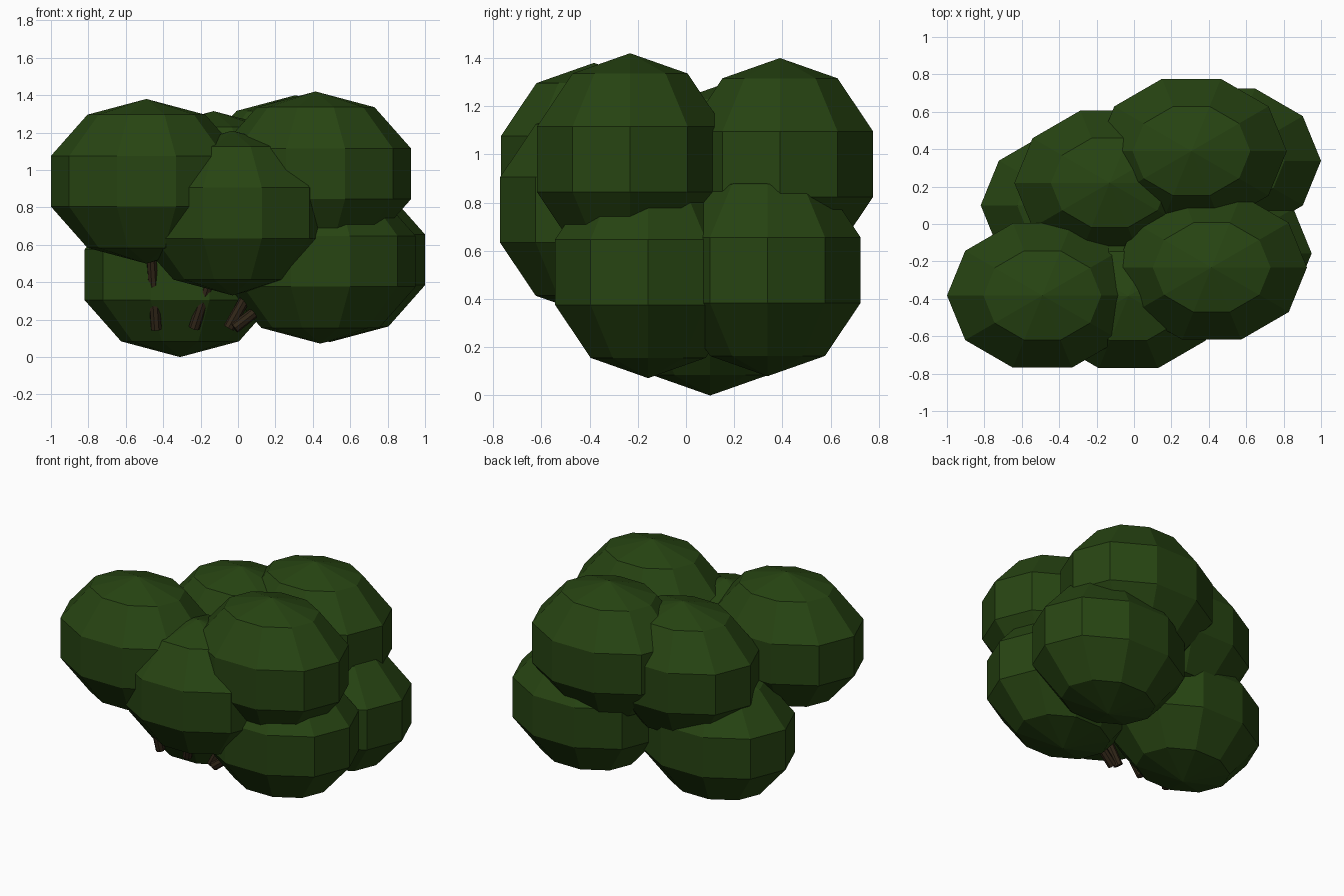
import bpy, bmesh, math
from mathutils import Vector

if "Cube" in bpy.data.objects:
    bpy.data.objects.remove(bpy.data.objects["Cube"])

def material(name, rgb):
    m = bpy.data.materials.new(name)
    m.diffuse_color = (*rgb, 1.0)
    m.use_nodes = True
    m.node_tree.nodes["Principled BSDF"].inputs["Base Color"].default_value = m.diffuse_color
    return m

LEAF = material("dark leaf green", (0.020, 0.058, 0.006))
BARK = material("dark bark brown", (0.030, 0.019, 0.009))

def make_object(name, bm, mat):
    bmesh.ops.recalc_face_normals(bm, faces=bm.faces)
    me = bpy.data.meshes.new(name)
    bm.to_mesh(me)
    bm.free()
    me.materials.append(mat)
    ob = bpy.data.objects.new(name, me)
    bpy.context.collection.objects.link(ob)
    return ob

def leaf_clump(name, centre, radii=(0.536, 0.427, 0.44), sides=10, bands=5):
    """Low-poly ellipsoid with its poles on z and a corner on +x."""
    bm = bmesh.new()
    c = Vector(centre)

    def point(band, side):
        p, a = math.pi * band / bands, 2 * math.pi * side / sides
        return c + Vector((radii[0] * math.sin(p) * math.cos(a),
                           radii[1] * math.sin(p) * math.sin(a),
                           radii[2] * math.cos(p)))

    top, bottom = bm.verts.new(point(0, 0)), bm.verts.new(point(bands, 0))
    rings = [[bm.verts.new(point(b, s)) for s in range(sides)] for b in range(1, bands)]
    for s in range(sides):
        n = (s + 1) % sides
        bm.faces.new((top, rings[0][s], rings[0][n]))
        bm.faces.new((bottom, rings[-1][n], rings[-1][s]))
        for upper, lower in zip(rings, rings[1:]):
            bm.faces.new((upper[s], lower[s], lower[n], upper[n]))
    return make_object(name, bm, LEAF)

def stem(name, start, end, radius=0.03):
    """Straight branch running from its cut foot into a clump."""
    a, b = Vector(start), Vector(end)
    bm = bmesh.new()
    bmesh.ops.create_cone(bm, cap_ends=True, segments=8, radius1=radius,
                          radius2=radius * 0.8, depth=(b - a).length)
    rot = (b - a).to_track_quat('Z', 'Y')
    for v in bm.verts:
        v.co = rot @ v.co + (a + b) / 2
    return make_object(name, bm, BARK)

# Foliage clumps
clumps = {
    "front_left": (-0.49, -0.382, 0.94),
    "front_middle": (-0.03, -0.385, 0.77),
    "front_right": (0.415, -0.232, 0.98),
    "back_right": (0.307, 0.39, 0.96),
    "lower_back_right": (0.49, 0.338, 0.52),
    "lower_right": (0.44, -0.157, 0.512),
    "lower_left": (-0.31, 0.10, 0.44),
    "back_left": (-0.13, 0.22, 0.875),
}
for label, pos in clumps.items():
    leaf_clump("leaf_clump_" + label, pos)

# Stems, each rising into one clump
feet = {
    "front_left": (-0.437, -0.21, 0.147),
    "front_middle": (-0.235, -0.21, 0.155),
    "front_right": (-0.05, -0.21, 0.155),
    "lower_right": (-0.02, -0.23, 0.155),
}
for label, foot in feet.items():
    stem("stem_" + label, foot, clumps[label])
